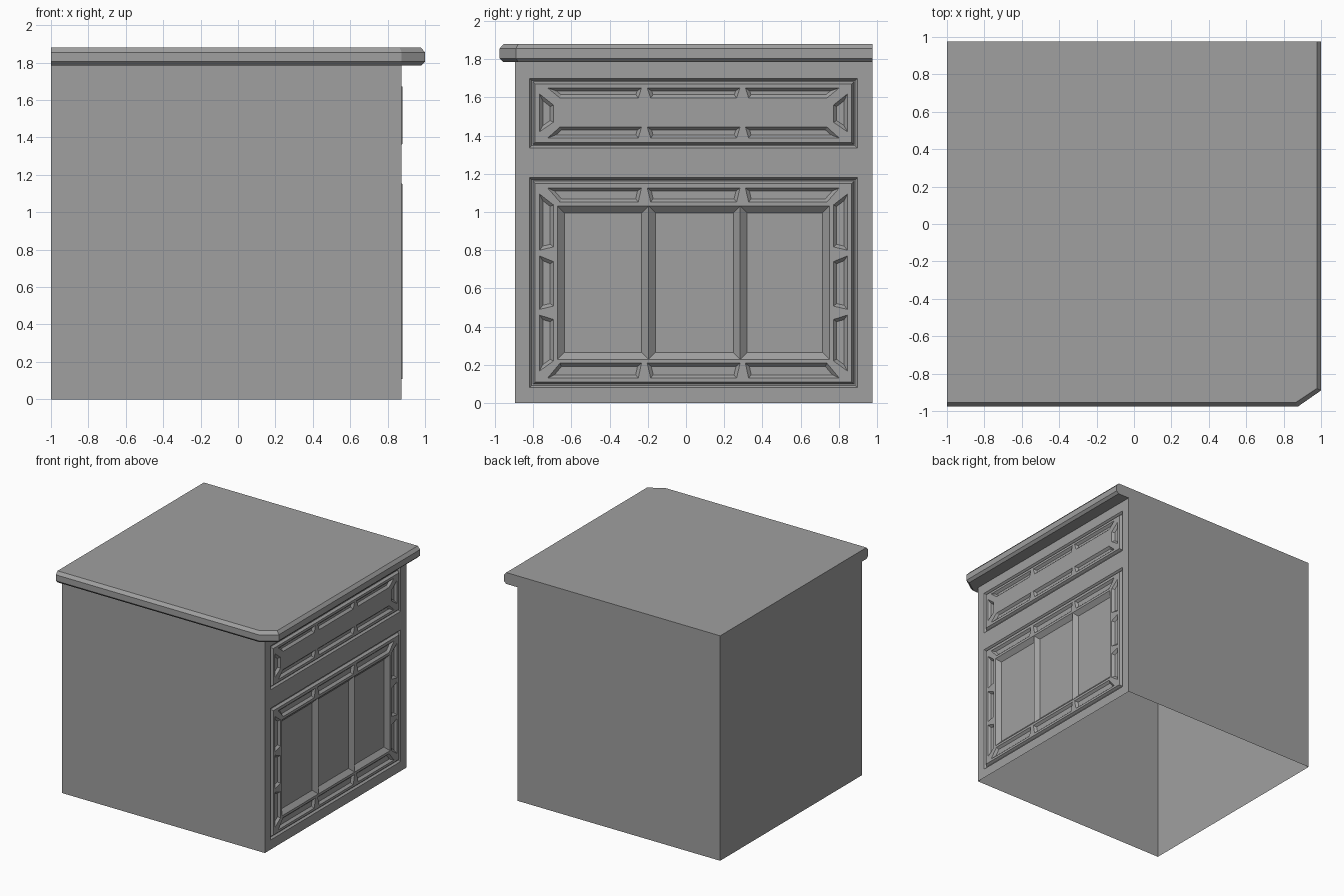
import bpy, bmesh
from mathutils import Vector

cube = bpy.data.objects.get("Cube")
if cube:
    bpy.data.objects.remove(cube)

grey = bpy.data.materials.new("plain grey")
grey.use_nodes = True
colour = (0.35, 0.35, 0.35, 1)
grey.diffuse_color = colour
grey.node_tree.nodes["Principled BSDF"].inputs["Base Color"].default_value = colour

LEFT, RIGHT, FRONT, BACK, TOP = -1, 0.875, -0.895, 0.977, 1.785
RAISED = 0.88        # face of the drawer and door
GROOVE = 0.86        # bottom of the groove around them
MID = 0.039          # mirror line of the drawer and door


def finish(bm, name):
    bmesh.ops.remove_doubles(bm, verts=bm.verts, dist=0.0005)
    mesh = bpy.data.meshes.new(name)
    bm.to_mesh(mesh)
    bm.free()
    mesh.materials.append(grey)
    obj = bpy.data.objects.new(name, mesh)
    bpy.context.collection.objects.link(obj)
    return obj


def rect(y0, y1, z0, z1):
    return [(y0, z0), (y1, z0), (y1, z1), (y0, z1)]


def flip(loop):
    """Mirror an outline left to right, keeping its winding."""
    return [(2 * MID - y, z) for y, z in reversed(loop)]


def inset(loop, d):
    """Shrink a convex counter-clockwise outline by d."""
    pts = [Vector(p) for p in loop]
    out = []
    for i, p in enumerate(pts):
        a = (p - pts[i - 1]).normalized()
        b = (pts[(i + 1) % len(pts)] - p).normalized()
        na, nb = Vector((-a.y, a.x)), Vector((-b.y, b.x))
        out.append(tuple(p + (na + nb) * d / (1 + na.dot(nb))))
    return out


def ring(bm, loop, x):
    return [bm.verts.new((x, y, z)) for y, z in loop]


def slope(bm, outer, xo, inner, xi):
    """Band of faces between two outlines."""
    a, b = ring(bm, outer, xo), ring(bm, inner, xi)
    for i in range(len(a)):
        j = (i + 1) % len(a)
        bm.faces.new((a[i], a[j], b[j], b[i]))


def sheet(bm, outline, holes, x):
    """Flat face with holes."""
    edges = []
    for loop in [outline] + holes:
        vs = ring(bm, loop, x)
        edges += [bm.edges.new((vs[i - 1], vs[i])) for i in range(len(vs))]
    bmesh.ops.triangle_fill(bm, use_beauty=True, edges=edges, normal=(1, 0, 0))


def pocket(bm, loop, width, depth):
    inner = inset(loop, width)
    slope(bm, loop, RAISED, inner, RAISED - depth)
    bm.faces.new(ring(bm, inner, RAISED - depth))


def panel(bm, outline, pockets, extra_holes):
    """Groove, raised face and carved pockets of one drawer or door."""
    low, foot, face = (inset(outline, d) for d in (0.012, 0.018, 0.03))
    slope(bm, outline, RIGHT, low, GROOVE)
    slope(bm, low, GROOVE, foot, GROOVE)
    slope(bm, foot, GROOVE, face, RAISED)
    sheet(bm, face, pockets + extra_holes, RAISED)
    for loop in pockets:
        pocket(bm, loop, 0.017, 0.018)


def row(z0, z1, upper):
    """Three pockets in a row; the outer ends are mitred."""
    a, b = (-0.66, -0.725) if upper else (-0.725, -0.66)
    end = [(a, z0), (-0.25, z0), (-0.233, z1), (b, z1)]
    middle = [(-0.185, z0), (0.265, z0), (0.283, z1), (-0.203, z1)]
    return [end, middle, flip(end)]


def side(bottom_out, bottom_in, top_in, top_out):
    """A mitred upright pocket and its mirror image."""
    loop = [(-0.767, bottom_out), (-0.694, bottom_in),
            (-0.694, top_in), (-0.767, top_out)]
    return [loop, flip(loop)]


# Carved right side with drawer and door
bm = bmesh.new()
drawer = rect(-0.82, 0.898, 1.335, 1.70)
door = rect(-0.82, 0.898, 0.08, 1.18)
sheet(bm, rect(FRONT, BACK, 0, TOP), [drawer, door], RIGHT)
panel(bm, drawer,
      row(1.597, 1.65, True) + row(1.387, 1.445, False)
      + side(1.42, 1.47, 1.56, 1.618), [])

bars = [-0.673, -0.196, 0.284, 0.751]
low, high = 0.228, 1.031
opening = [(y, low) for y in bars] + [(y, high) for y in reversed(bars)]
panel(bm, door,
      row(1.052, 1.126, True) + row(0.13, 0.208, False)
      + side(0.80, 0.817, 1.037, 1.094)
      + side(0.49, 0.507, 0.74, 0.77)
      + side(0.167, 0.22, 0.437, 0.46), [opening])
for y0, y1 in zip(bars, bars[1:]):
    pocket(bm, rect(y0, y1, low, high), 0.036, 0.032)
bm.normal_update()
bmesh.ops.reverse_faces(bm, faces=[f for f in bm.faces if f.normal.x < 0])
finish(bm, "carved_side")

# Plain walls, open underneath
bm = bmesh.new()
corners = [(RIGHT, BACK), (LEFT, BACK), (LEFT, FRONT), (RIGHT, FRONT)]
for (x0, y0), (x1, y1) in zip(corners, corners[1:]):
    bm.faces.new([bm.verts.new(p) for p in
                  ((x0, y0, 0), (x1, y1, 0), (x1, y1, TOP), (x0, y0, TOP))])
finish(bm, "plain_walls")

# Worktop with a bevelled edge on the front and right and a clipped corner
bm = bmesh.new()
layers = []
for d, z in ((0.02, TOP), (0, 1.805), (0, 1.855), (0.022, 1.88)):
    plan = [(LEFT, -0.977 + d), (0.875 - d / 2, -0.977 + d),
            (1 - d, -0.89 + d / 2), (1 - d, BACK), (LEFT, BACK)]
    layers.append([bm.verts.new((x, y, z)) for x, y in plan])
for a, b in zip(layers, layers[1:]):
    for i in range(len(a)):
        bm.faces.new((a[i - 1], a[i], b[i], b[i - 1]))
bm.faces.new(layers[-1])
bm.faces.new(list(reversed(layers[0])))
finish(bm, "worktop")
